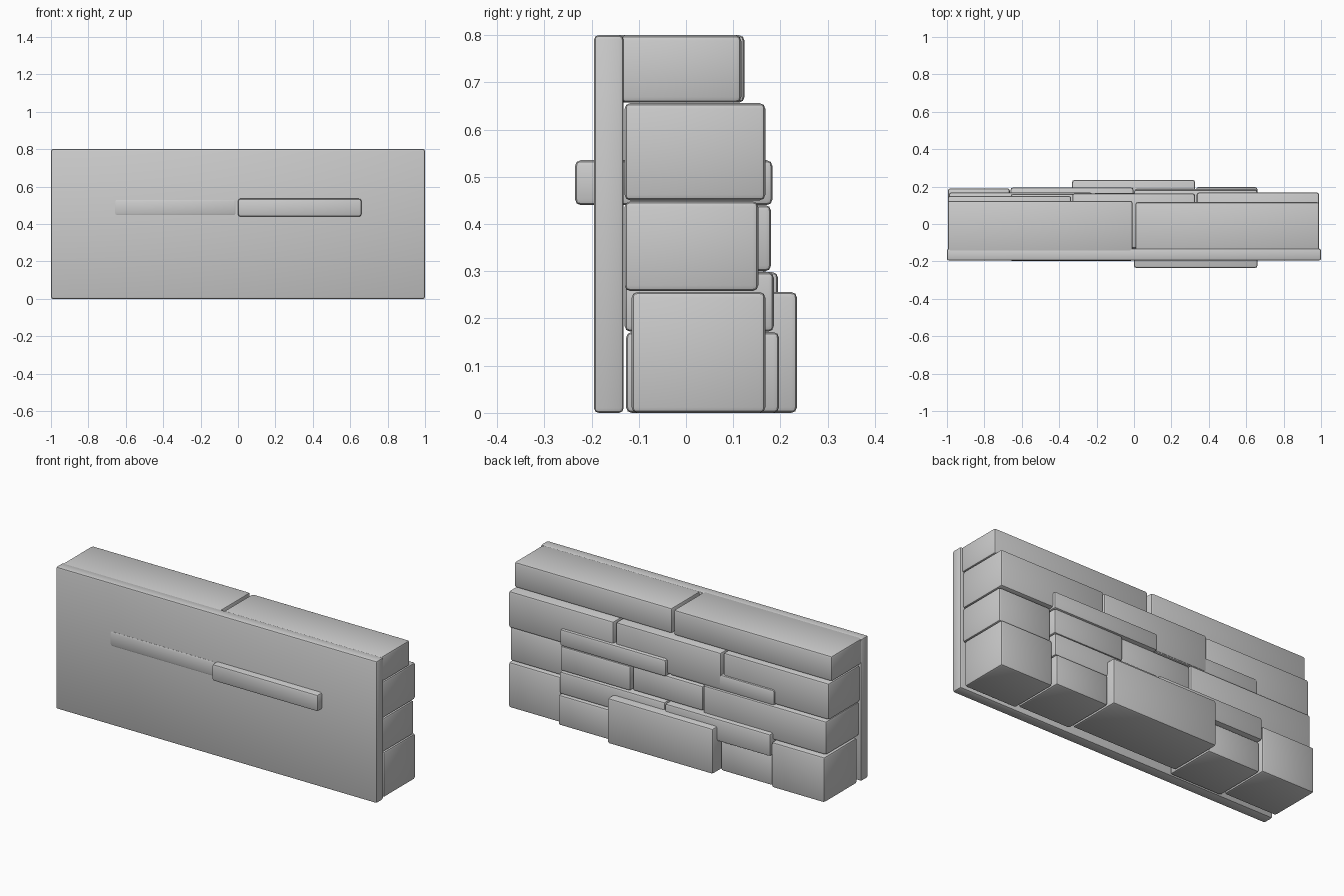
import bpy


def block(name, x0, x1, y0, y1, z0, z1, bevel=0.012):
    """Rounded stone block filling the given extents."""
    bpy.ops.mesh.primitive_cube_add(
        size=1, location=((x0 + x1) / 2, (y0 + y1) / 2, (z0 + z1) / 2))
    ob = bpy.context.object
    ob.name = name
    ob.scale = (x1 - x0, y1 - y0, z1 - z0)
    bpy.ops.object.transform_apply(location=False, rotation=False, scale=True)
    mod = ob.modifiers.new("worn_edges", 'BEVEL')
    mod.width = bevel
    mod.segments = 2
    bpy.ops.object.modifier_apply(modifier=mod.name)
    bpy.ops.object.shade_smooth_by_angle()
    return ob


# Smooth front slab
block("front_slab", -1, 1, -0.195, -0.132, 0, 0.8, 0.01)

# Each course: z range, then stones as (x0, x1, y front, y back)
courses = {
    "cap_stone": (0.657, 0.80, [(-0.995, -0.008, -0.155, 0.124),
                                (0.008, 0.99, -0.14, 0.117)]),
    "upper_stone": (0.450, 0.656, [(-0.995, -0.336, -0.13, 0.150),
                                   (-0.33, 0.326, -0.13, 0.163),
                                   (0.335, 0.99, -0.13, 0.168)]),
    "middle_end_stone": (0.258, 0.448, [(-0.99, -0.223, -0.13, 0.168),
                                        (0.663, 0.99, -0.13, 0.153)]),
    "middle_stone": (0.300, 0.440, [(-0.219, 0.219, -0.13, 0.165),
                                    (0.223, 0.659, -0.13, 0.180)]),
    "low_thin_stone": (0.172, 0.298, [(-0.66, -0.003, -0.13, 0.195),
                                      (0.003, 0.66, -0.13, 0.186)]),
    "base_small_stone": (0.0, 0.171, [(-0.66, -0.336, -0.127, 0.172),
                                      (0.332, 0.66, -0.10, 0.197)]),
    "base_end_stone": (0.0, 0.256, [(-0.995, -0.664, -0.105, 0.190),
                                    (0.664, 0.99, -0.115, 0.168)]),
    "base_big_stone": (0.0, 0.256, [(-0.331, 0.327, -0.08, 0.235)]),
}
for name, (z0, z1, stones) in courses.items():
    for i, (x0, x1, y0, y1) in enumerate(stones):
        block(f"{name}_{i + 1}", x0, x1, y0, y1, z0, z1)

# Long through-stones that poke out of the front slab
block("through_stone_left", -0.66, -0.01, -0.199, 0.160, 0.445, 0.532)
block("through_stone_right", 0.0, 0.66, -0.235, 0.183, 0.440, 0.535)
